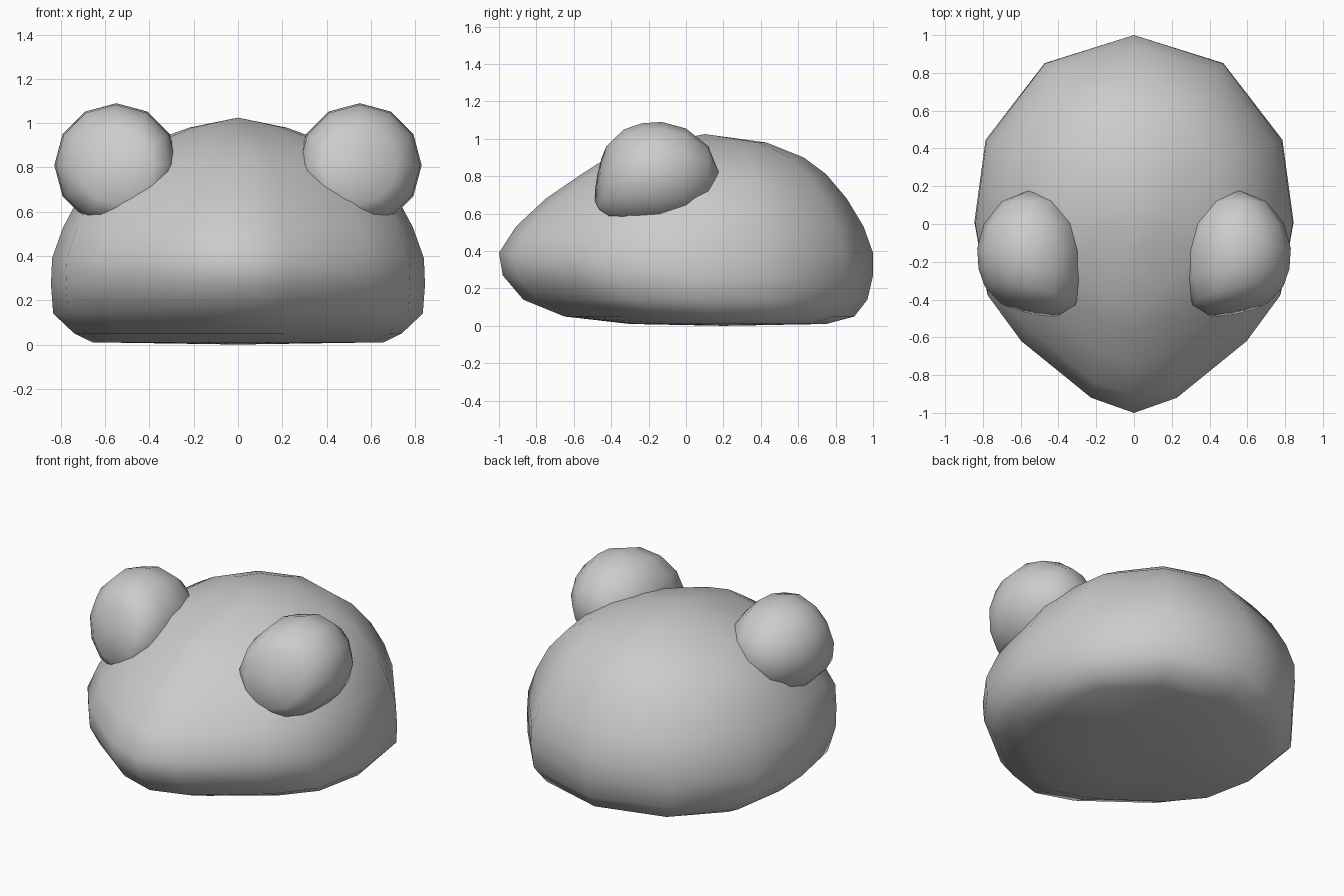
import bpy, bmesh, math

cube = bpy.data.objects.get("Cube")
if cube:
    bpy.data.objects.remove(cube)

grey = bpy.data.materials.new("plain grey")
grey.use_nodes = True
GREY = (0.6, 0.6, 0.6, 1)
grey.diffuse_color = GREY
grey.node_tree.nodes["Principled BSDF"].inputs["Base Color"].default_value = GREY


def loft(name, rings, start, end):
    """Skin closed rings of points, closing each end with a pole."""
    bm = bmesh.new()
    loops = [[bm.verts.new(p) for p in ring] for ring in rings]
    n = len(loops[0])
    for a, b in zip(loops, loops[1:]):
        for i in range(n):
            j = (i + 1) % n
            bm.faces.new((a[i], a[j], b[j], b[i]))
    for loop, pole in ((loops[0], start), (loops[-1], end)):
        tip = bm.verts.new(pole)
        for i in range(n):
            bm.faces.new((loop[i], loop[(i + 1) % n], tip))
    bmesh.ops.recalc_face_normals(bm, faces=bm.faces[:])
    mesh = bpy.data.meshes.new(name)
    bm.to_mesh(mesh)
    bm.free()
    mesh.materials.append(grey)
    mesh.shade_smooth()
    obj = bpy.data.objects.new(name, mesh)
    bpy.context.collection.objects.link(obj)
    return obj


# Head: one plan outline, pointed at nose and back, stacked in height
half = [(0.56, 0.85), (0.93, 0.44), (1, 0), (0.92, -0.38), (0.71, -0.62), (0.27, -0.92)]
plan = [(0, 1)] + half + [(0, -1)] + [(-x, y) for x, y in reversed(half)]
# height, front, back, half width
levels = [(0.01, -0.3, 0.75, 0.66), (0.05, -0.65, 0.9, 0.74), (0.14, -0.87, 0.97, 0.835),
          (0.27, -0.98, 1.0, 0.845), (0.39, -1.0, 1.0, 0.84), (0.53, -0.91, 0.95, 0.79),
          (0.68, -0.75, 0.86, 0.71), (0.81, -0.56, 0.75, 0.59), (0.9, -0.42, 0.63, 0.44),
          (0.98, -0.13, 0.43, 0.22)]
rings = [[(x * w, (f + b) / 2 + y * (b - f) / 2, z) for x, y in plan] for z, f, b, w in levels]
loft("head", rings, (0, 0.2, 0), (0, 0.1, 1.025))

# Eyes: round bulges with blunt fronts that lean back and outward
SIDES = 12
profile = [(-0.44, 0.17, 1), (-0.38, 0.24, 1), (-0.27, 0.273, 0.6), (-0.14, 0.28, 0.2),
           (0, 0.245, 0), (0.12, 0.15, 0)]  # depth, radius, lean
for name, side in (("left_eye", 1), ("right_eye", -1)):
    rings = []
    for y, r, lean in profile:
        ring = []
        for i in range(SIDES):
            a = math.tau * i / SIDES
            dx, dz = r * math.cos(a), r * math.sin(a)
            ring.append((side * (0.55 + dx), y + lean * 0.2 * (dx + dz), 0.81 + dz))
        rings.append(ring)
    loft(name, rings, (side * 0.55, -0.46, 0.81), (side * 0.55, 0.18, 0.81))
